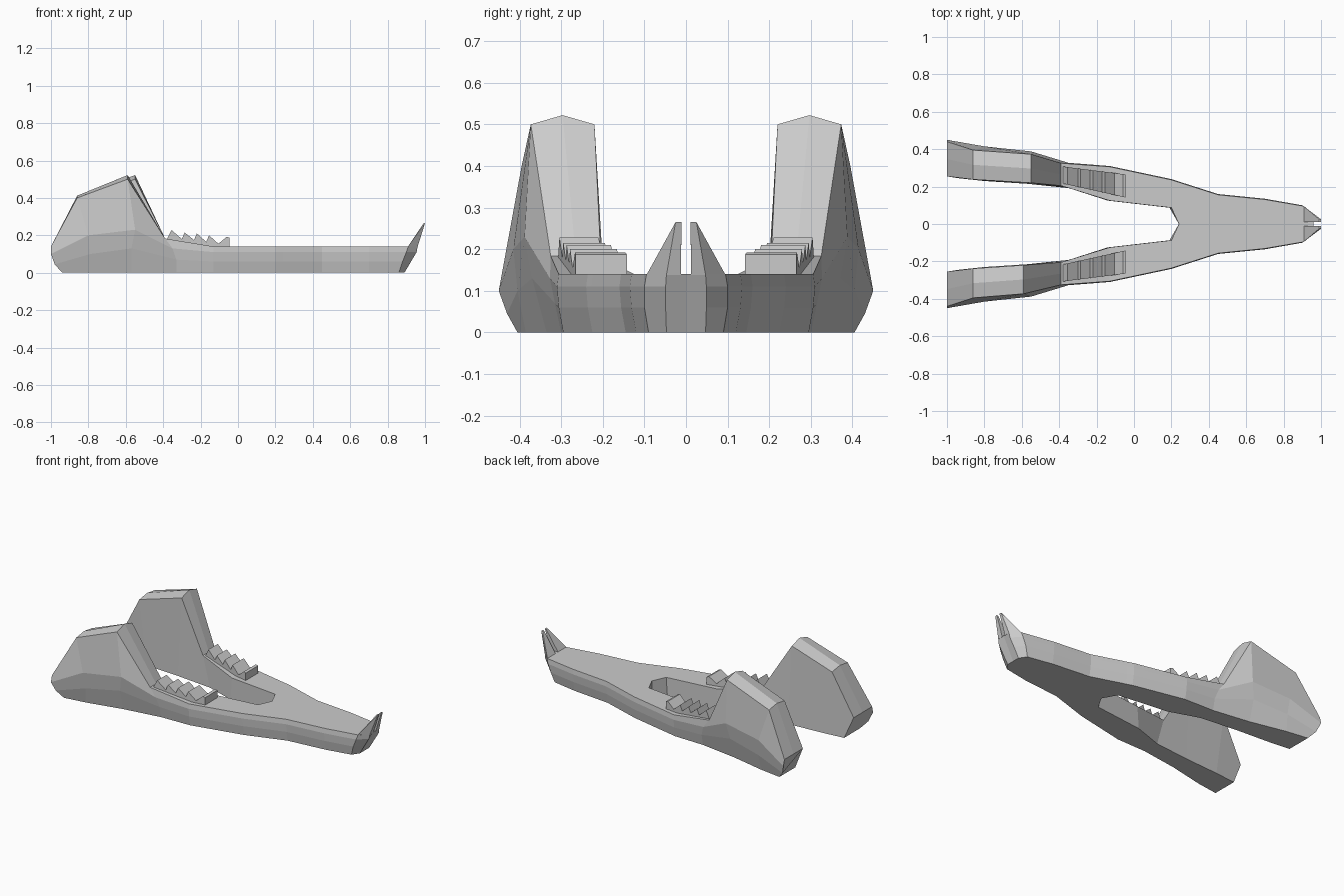
import bpy, bmesh
from mathutils import Vector

if "Cube" in bpy.data.objects:
    bpy.data.objects.remove(bpy.data.objects["Cube"])


def make_object(name, bm):
    bmesh.ops.recalc_face_normals(bm, faces=bm.faces)
    mesh = bpy.data.meshes.new(name)
    bm.to_mesh(mesh)
    bm.free()
    obj = bpy.data.objects.new(name, mesh)
    bpy.context.collection.objects.link(obj)
    return obj


def body_section(x, yi, yo):
    # plain upright section of the horizontal part
    return [(x - 0.01 if yi else x - 0.0, yi, 0), (x, yo - 0.015, 0), (x, yo - 0.004, 0.06),
            (x, yo, 0.11), (x, yo - 0.004, 0.14), (x, (yi + yo) / 2, 0.14), (x, yi, 0.14)]


def ramus_section(bottom, low, mid, top, yi_bottom, yi_top, rise):
    # section of the tall rear part, with a crowned top
    xb, yb = bottom
    xt, yt, zt = top
    return [(xb, yi_bottom, 0), (xb, yb, 0), low, mid, top,
            (xt, (yt + yi_top) / 2, zt + rise), (xt, yi_top, zt)]


def half_sections(peak):
    return [
        ramus_section((-0.94, 0.405), (-0.98, 0.43, 0.045), (-1, 0.45, 0.10),
                      (-1, 0.44, 0.14), 0.245, 0.255, 0),
        ramus_section((-0.80, 0.385), (-0.79, 0.405, 0.10), (-0.80, 0.415, 0.20),
                      (-0.86, 0.395, 0.40), 0.23, 0.238, 0.012),
        ramus_section((-0.57, 0.335), (-0.57, 0.37, 0.13), (-0.55, 0.388, 0.23),
                      (peak, 0.373, 0.50), 0.215, 0.22, 0.022),
        ramus_section((-0.33, 0.30), (-0.33, 0.315, 0.07), (-0.35, 0.327, 0.13),
                      (-0.39, 0.325, 0.183), 0.19, 0.205, 0),
        body_section(-0.13, 0.125, 0.31),
        body_section(0.20, 0.087, 0.24),
        body_section(0.24, 0, 0.227),
        body_section(0.45, 0, 0.16),
        body_section(0.70, 0, 0.135),
        # chin, leaning forward
        [(0.86, 0, 0), (0.86, 0.09, 0), (0.88, 0.10, 0.06), (0.90, 0.10, 0.11),
         (0.91, 0.095, 0.14), (0.91, 0.05, 0.14), (0.91, 0, 0.14)],
        [(0.89, 0, 0), (0.89, 0.047, 0), (0.925, 0.049, 0.06), (0.955, 0.049, 0.11),
         (0.96, 0.047, 0.14), (0.96, 0.02, 0.14), (0.96, 0, 0.14)],
    ]


# jaw: both halves lofted and welded along the middle
bm = bmesh.new()
for side, peak in ((1, -0.55), (-1, -0.59)):
    rings = [[bm.verts.new((x, y * side, z)) for x, y, z in s] for s in half_sections(peak)]
    for a, b in zip(rings, rings[1:]):
        for i in range(len(a)):
            j = (i + 1) % len(a)
            quad = (a[i], a[j], b[j], b[i])
            if any(abs(v.co.y) > 1e-5 for v in quad):
                bm.faces.new(quad)
    bm.faces.new(rings[0])
    bm.faces.new(rings[-1])
bmesh.ops.remove_doubles(bm, verts=bm.verts, dist=0.0005)
make_object("jaw_bone", bm)

# molar rows: zigzag profile stretched across the jaw
zigzag = [(-0.385, 0.12), (-0.38, 0.18), (-0.355, 0.228), (-0.30, 0.18), (-0.285, 0.215),
          (-0.235, 0.175), (-0.22, 0.21), (-0.17, 0.165), (-0.155, 0.20),
          (-0.105, 0.155), (-0.06, 0.192), (-0.045, 0.187), (-0.045, 0.12)]
for side, label in ((1, "left"), (-1, "right")):
    bm = bmesh.new()
    inner, outer = [], []
    for x, z in zigzag:
        t = (x + 0.385) / 0.34
        inner.append(bm.verts.new((x, side * (0.217 - 0.075 * t), z)))
        outer.append(bm.verts.new((x, side * (0.308 - 0.043 * t), z)))
    n = len(zigzag)
    for i in range(n):
        j = (i + 1) % n
        bm.faces.new((inner[i], inner[j], outer[j], outer[i]))
    bm.faces.new(inner)
    bm.faces.new(outer)
    make_object(label + "_molars", bm)

    # incisor: pointed wedge at the tip
    bm = bmesh.new()
    for x, y, z in [(0.907, 0.095, 0.138), (0.907, 0.012, 0.138), (0.96, 0.012, 0.138),
                    (0.96, 0.047, 0.138), (1.0, 0.025, 0.265), (1.0, 0.011, 0.265),
                    (0.99, 0.025, 0.262), (0.99, 0.011, 0.262)]:
        bm.verts.new(Vector((x, y * side, z)))
    bmesh.ops.convex_hull(bm, input=bm.verts)
    make_object(label + "_incisor", bm)
